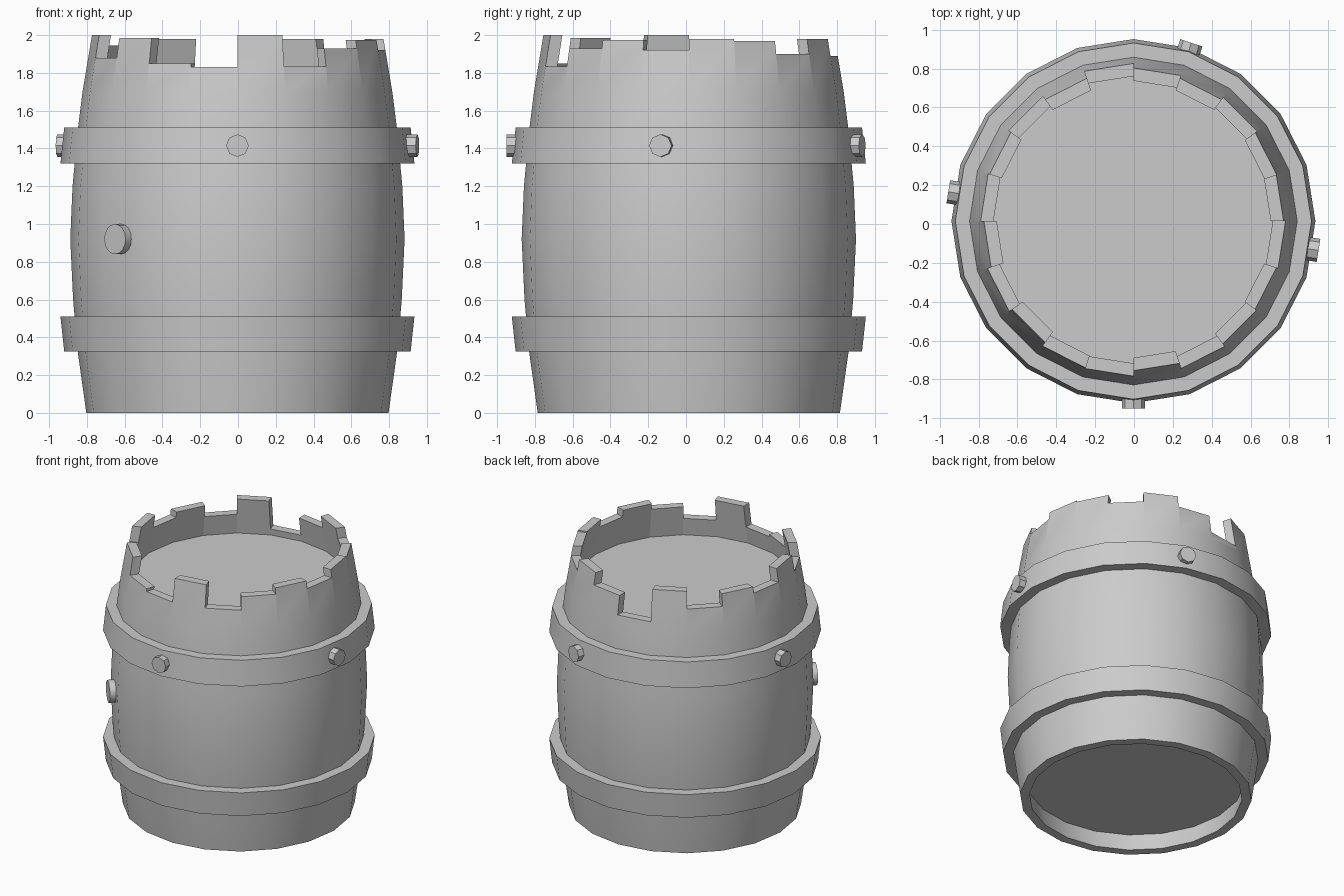
import bpy, bmesh
from math import sin, cos, tau, radians
from mathutils import Matrix, Vector

if "Cube" in bpy.data.objects:
    bpy.data.objects.remove(bpy.data.objects["Cube"])

N = 20
CX, CY = -0.003, 0.015
THICK = 0.066
LID_Z, FLOOR_Z = 1.70, 0.13
PROFILE = [(0, .80), (.32, .845), (.6, .87), (.92, .885), (1.2, .873),
           (1.5, .845), (1.70, .82), (2.0, .77)]
# Broken top height of each stave, counter-clockwise from +x
TOPS = [1.98, 1.97, 1.90, 1.98, 1.89, 1.75, 1.98, 1.855, 1.945, 1.90,
        2.0, 1.88, 1.985, 1.85, 1.83, 2.0, 1.835, 1.93, 1.975, 1.92]


def radius(z):
    for (z0, r0), (z1, r1) in zip(PROFILE, PROFILE[1:]):
        if z <= z1:
            return r0 + (r1 - r0) * (z - z0) / (z1 - z0)
    return PROFILE[-1][1]


def pt(k, r, z):
    a = tau * k / N
    return Vector((CX + r * cos(a), CY + r * sin(a), z))


def outer(k, z):
    return pt(k, radius(z), z)


def inner(k, z):
    return pt(k, radius(z) - THICK, z)


def finish(name, bm):
    bmesh.ops.remove_doubles(bm, verts=bm.verts, dist=1e-4)
    bmesh.ops.recalc_face_normals(bm, faces=bm.faces)
    me = bpy.data.meshes.new(name)
    bm.to_mesh(me)
    bm.free()
    ob = bpy.data.objects.new(name, me)
    bpy.context.collection.objects.link(ob)
    bpy.ops.object.select_all(action='DESELECT')
    ob.select_set(True)
    bpy.context.view_layer.objects.active = ob
    bpy.ops.object.shade_smooth_by_angle(angle=radians(30))
    return ob


def face(bm, pts):
    bm.faces.new([bm.verts.new(p) for p in pts])


# Barrel body: bulging staves with a jagged upper rim
bm = bmesh.new()
levels = [z for z, r in PROFILE[:-1]]
for k, top in enumerate(TOPS):
    j = k + 1
    zs = levels + [top]
    for a, b in zip(zs, zs[1:]):
        face(bm, [outer(k, a), outer(j, a), outer(j, b), outer(k, b)])
    face(bm, [inner(k, LID_Z), inner(j, LID_Z), inner(j, top), inner(k, top)])
    face(bm, [outer(k, top), outer(j, top), inner(j, top), inner(k, top)])
    face(bm, [outer(k, 0), outer(j, 0), inner(j, 0), inner(k, 0)])
    face(bm, [inner(k, 0), inner(j, 0), inner(j, FLOOR_Z), inner(k, FLOOR_Z)])
    # step between this stave and the next
    lo, hi = sorted((top, TOPS[j % N]))
    face(bm, [outer(j, lo), inner(j, lo), inner(j, hi), outer(j, hi)])
# recessed lid and floor
for z in (LID_Z, FLOOR_Z):
    face(bm, [inner(k, z) for k in range(N)])
finish("barrel_body", bm)


# Hoops
def hoop(name, z0, r0, z1, r1):
    bm = bmesh.new()
    section = [(radius(z0) - .01, z0), (r0, z0), (r1, z1), (radius(z1) - .01, z1)]
    for k in range(N):
        for (ra, za), (rb, zb) in zip(section, section[1:] + section[:1]):
            face(bm, [pt(k, ra, za), pt(k + 1, ra, za), pt(k + 1, rb, zb), pt(k, rb, zb)])
    finish(name, bm)


hoop("upper_hoop", 1.32, .937, 1.51, .917)
hoop("lower_hoop", .325, .917, .51, .937)


# Rivets and bung: short cylinders pointing outward
def stud(name, angle, z, rad, r_in, r_out, sides):
    a = radians(angle)
    d = Vector((cos(a), sin(a), 0))
    mid = Vector((CX, CY, z)) + d * (r_in + r_out) / 2
    bm = bmesh.new()
    bmesh.ops.create_cone(bm, cap_ends=True, segments=sides, radius1=rad, radius2=rad,
                          depth=r_out - r_in,
                          matrix=Matrix.Translation(mid) @ d.to_track_quat('Z', 'Y').to_matrix().to_4x4())
    finish(name, bm)


for i, ang in enumerate((270, 351, 72, 171)):
    stud(f"hoop_rivet_{i + 1}", ang, 1.415, .06, .88, .965, 8)
stud("bung", 225, .92, .08, .85, .917, 16)
